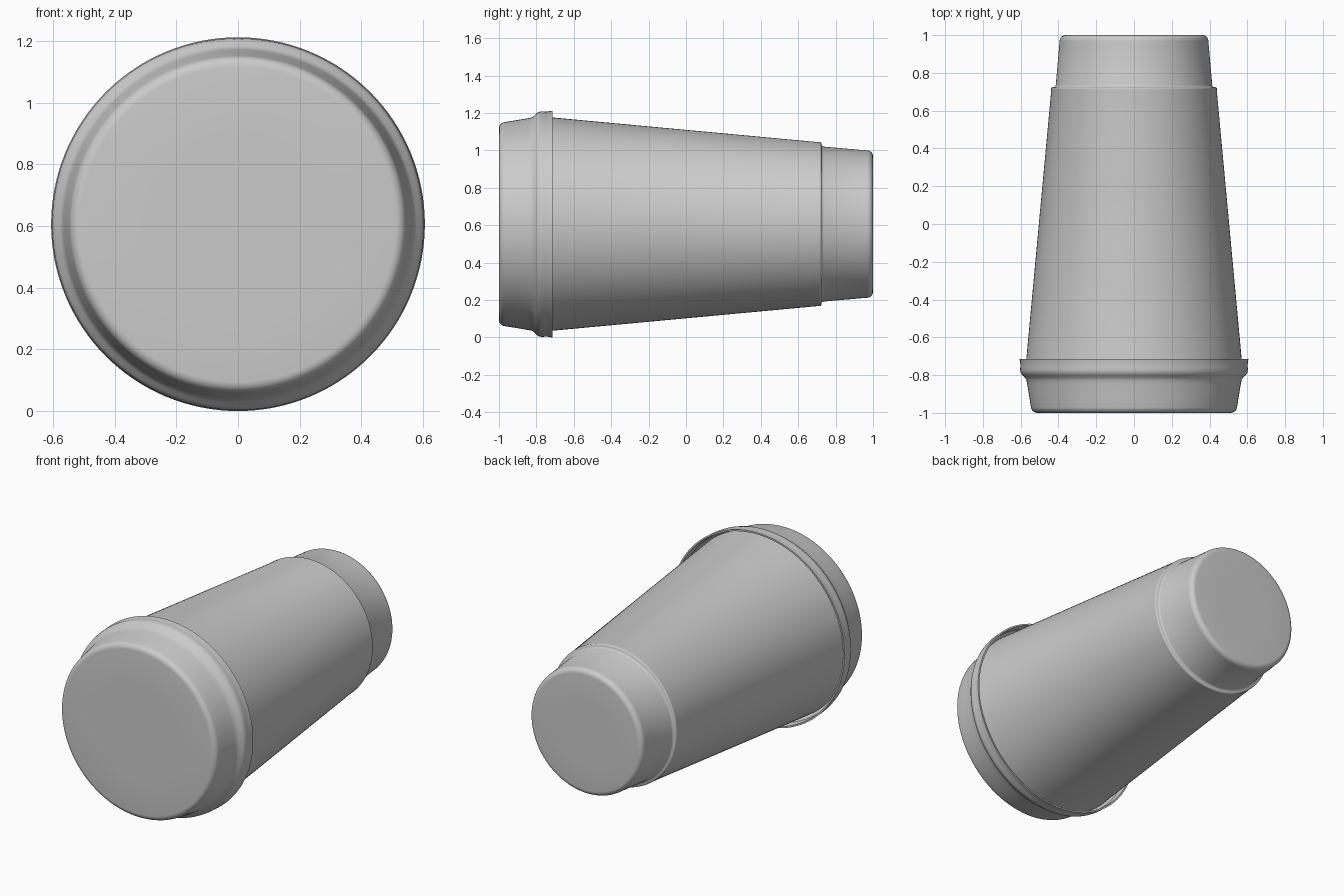
import bpy, bmesh, math
from mathutils import Vector, Matrix

if "Cube" in bpy.data.objects:
    bpy.data.objects.remove(bpy.data.objects["Cube"])

AXIS_Z = 0.606
SEGMENTS = 128


def revolve(name, profile):
    """Spin a (radius, y) profile around the cup's horizontal axis."""
    bm = bmesh.new()
    verts = [bm.verts.new((r, y, AXIS_Z)) for r, y in profile]
    edges = [bm.edges.new(pair) for pair in zip(verts, verts[1:])]
    bmesh.ops.spin(bm, geom=verts + edges, cent=(0, 0, AXIS_Z), axis=(0, 1, 0),
                   angle=math.tau, steps=SEGMENTS, use_duplicate=False)
    bmesh.ops.remove_doubles(bm, verts=bm.verts, dist=1e-5)
    bmesh.ops.recalc_face_normals(bm, faces=bm.faces)
    mesh = bpy.data.meshes.new(name)
    bm.to_mesh(mesh)
    bm.free()
    obj = bpy.data.objects.new(name, mesh)
    bpy.context.collection.objects.link(obj)
    bpy.ops.object.select_all(action='DESELECT')
    obj.select_set(True)
    bpy.context.view_layer.objects.active = obj
    bpy.ops.object.shade_smooth_by_angle(angle=math.radians(40))
    return obj


def rounded(center, radius, start, end, steps=6):
    """Points of a fillet arc, angles in degrees."""
    return [(center[0] + radius * math.cos(math.radians(a)),
             center[1] + radius * math.sin(math.radians(a)))
            for a in [start + (end - start) * i / steps for i in range(steps + 1)]]


# Lid: flat top, rounded shoulder, flared bead and thin skirt
lid = [(0, -1.0), (0.30, -1.0)]
lid += rounded((0.511, -0.965), 0.035, -90, -6)
lid += [(0.555, -0.91), (0.566, -0.845), (0.570, -0.825), (0.578, -0.812),
        (0.592, -0.799), (0.600, -0.787), (0.603, -0.772), (0.602, -0.755),
        (0.602, -0.74), (0.606, -0.714), (0.596, -0.714), (0.592, -0.77),
        (0.575, -0.785), (0.56, -0.785)]
revolve("lid", lid)

# Cup: tapered wall, stepped-in base band and rounded bottom edge
cup = [(0, -0.80), (0.578, -0.80), (0.438, 0.709)]
cup += rounded((0.430, 0.715), 0.009, 0, 80, 4)
cup += [(0.421, 0.725), (0.417, 0.729), (0.414, 0.737), (0.394, 0.965)]
cup += rounded((0.362, 0.968), 0.032, 5, 90)
cup += [(0.20, 1.0), (0, 1.0)]
revolve("cup", cup)
